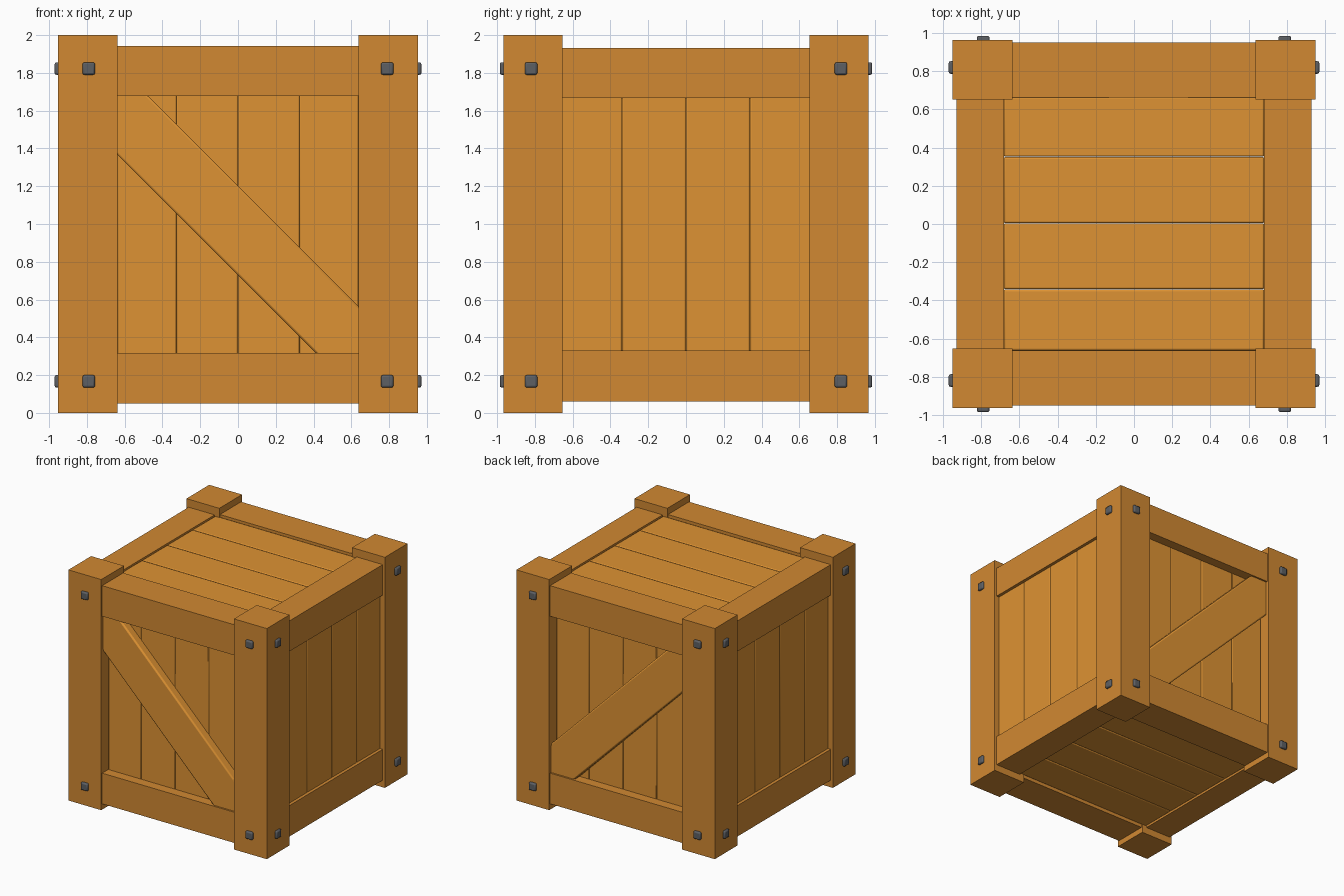
import bpy
import math

if "Cube" in bpy.data.objects:
    bpy.data.objects.remove(bpy.data.objects["Cube"])


def material(name, color):
    m = bpy.data.materials.new(name)
    m.diffuse_color = color
    m.use_nodes = True
    m.node_tree.nodes["Principled BSDF"].inputs["Base Color"].default_value = m.diffuse_color
    return m


frame_wood = material("frame_wood", (0.64, 0.25, 0.032, 1))
plank_wood = material("plank_wood", (0.73, 0.29, 0.033, 1))
iron = material("iron", (0.11, 0.115, 0.125, 1))


def box(name, lo, hi, mat, bevel=0.0, segments=2, rot_y=0.0):
    """Box between two corners, optionally edge-rounded and turned about y."""
    centre = [(a + b) / 2 for a, b in zip(lo, hi)]
    bpy.ops.mesh.primitive_cube_add(size=1, location=centre)
    ob = bpy.context.object
    ob.name = name
    ob.scale = [b - a for a, b in zip(lo, hi)]
    bpy.ops.object.transform_apply(location=False, rotation=False, scale=True)
    ob.rotation_euler.y = rot_y
    ob.data.materials.append(mat)
    if bevel:
        mod = ob.modifiers.new("rounding", 'BEVEL')
        mod.width = bevel
        mod.segments = segments
        bpy.ops.object.shade_smooth_by_angle(angle=math.radians(50))
    return ob


def span(side, inner, outer):
    """Ordered interval on the positive or negative side of an axis."""
    return tuple(sorted((side * inner, side * outer)))


# Corner posts with bolts on both outer faces
for sx in (-1, 1):
    for sy in (-1, 1):
        x, y = span(sx, 0.637, 0.952), span(sy, 0.653, 0.965)
        box("corner_post", (x[0], y[0], 0), (x[1], y[1], 2), frame_wood)
        for z in (0.167, 1.823):
            r = 0.033
            y = span(sy, 0.92, 0.986)
            box("front_back_bolt", (sx * 0.79 - r, y[0], z - r),
                (sx * 0.79 + r, y[1], z + r), iron, 0.01)
            x = span(sx, 0.905, 0.971)
            box("side_bolt", (x[0], sy * 0.82 - r, z - r),
                (x[1], sy * 0.82 + r, z + r), iron, 0.01)

# Rails joining the posts, top and bottom
for s in (-1, 1):
    y, x = span(s, 0.663, 0.952), span(s, 0.682, 0.931)
    for z0, z1 in ((0.05, 0.316), (1.677, 1.942)):
        box("front_back_rail", (-0.65, y[0], z0), (0.65, y[1], z1), frame_wood)
    for z0, z1 in ((0.061, 0.329), (1.666, 1.931)):
        box("side_rail", (x[0], -0.665, z0), (x[1], 0.665, z1), frame_wood)

# Wall planks and diagonal braces
gap = 0.0003
for s in (-1, 1):
    y, x = span(s, 0.77, 0.868), span(s, 0.805, 0.904)
    for a, b in ((-0.637, -0.326), (-0.326, 0), (0, 0.326), (0.326, 0.637)):
        box("front_back_plank", (a + gap, y[0], 0.28), (b - gap, y[1], 1.72),
            plank_wood, 0.008)
    for a, b in ((-0.66, -0.338), (-0.338, 0), (0, 0.338), (0.338, 0.66)):
        box("side_plank", (x[0], a + gap, 0.29), (x[1], b - gap, 1.71),
            plank_wood, 0.008)
    y = span(s, 0.84, 0.937)
    box("diagonal_brace", (-1.0, y[0], 0.966 - 0.168), (1.0, y[1], 0.966 + 0.168),
        plank_wood, 0.012, rot_y=math.radians(45))

# Lid and floor planks
for z0, z1, name in ((1.82, 1.92, "lid_plank"), (0.075, 0.175, "floor_plank")):
    for a, b in ((-0.663, -0.342), (-0.342, 0.004), (0.004, 0.352), (0.352, 0.667)):
        box(name, (-0.682, a + gap, z0), (0.682, b - gap, z1), plank_wood, 0.01)
